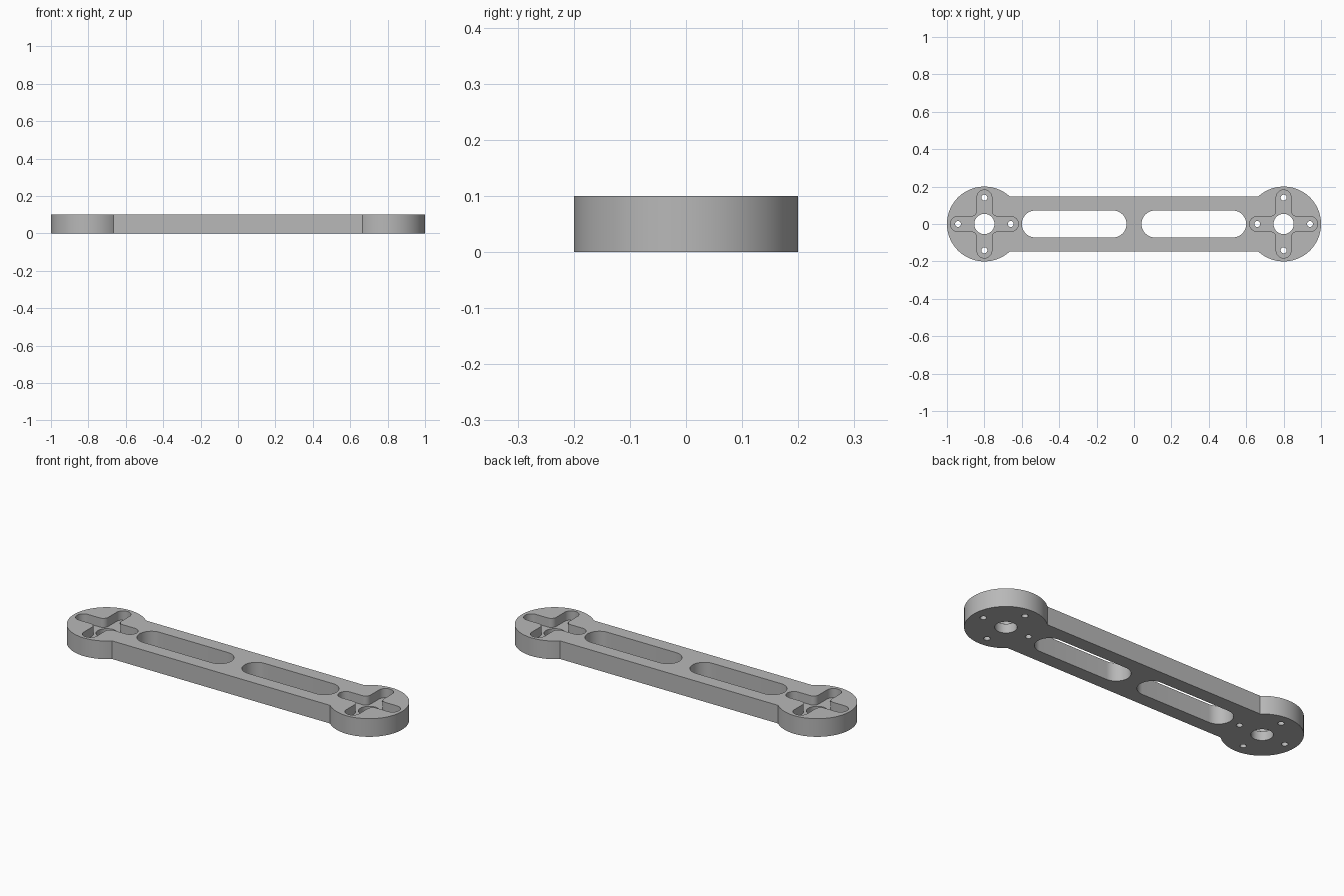
import bpy, bmesh
from math import asin, cos, sin, pi, radians

if "Cube" in bpy.data.objects:
    bpy.data.objects.remove(bpy.data.objects["Cube"], do_unlink=True)

HEIGHT = 0.10
END_X = 0.80        # centre of each round end
END_R = 0.20
BEAM_HALF = 0.147
FLOOR = 0.05        # floor of the cross pockets

grey = bpy.data.materials.new("plain grey")
grey.use_nodes = True
colour = (0.48, 0.48, 0.48, 1)
grey.diffuse_color = colour
grey.node_tree.nodes["Principled BSDF"].inputs["Base Color"].default_value = colour


def arc(cx, cy, r, a0, a1, steps):
    return [(cx + r * cos(a0 + (a1 - a0) * i / steps),
             cy + r * sin(a0 + (a1 - a0) * i / steps)) for i in range(steps + 1)]


def circle(cx, cy, r, steps):
    return arc(cx, cy, r, 0, 2 * pi, steps)[:-1]


def slot(x0, x1, r):
    return arc(x1 - r, 0, r, -pi / 2, pi / 2, 24) + arc(x0 + r, 0, r, pi / 2, 3 * pi / 2, 24)


def cross(cx, reach, r, fillet):
    # one rounded arm plus the fillet to the next arm, turned four times
    tip = arc(reach - r, 0, r, -pi / 2, pi / 2, 16)
    corner = arc(r + fillet, r + fillet, fillet, -pi / 2, -pi, 8)
    pts = []
    for k in range(4):
        c, s = cos(k * pi / 2), sin(k * pi / 2)
        pts += [(cx + x * c - y * s, x * s + y * c) for x, y in tip + corner]
    return pts


def prisms(name, outlines, z0, z1):
    bm = bmesh.new()
    for pts in outlines:
        face = bm.faces.new([bm.verts.new((x, y, z0)) for x, y in pts])
        res = bmesh.ops.extrude_face_region(bm, geom=[face])
        for v in res["geom"]:
            if isinstance(v, bmesh.types.BMVert):
                v.co.z = z1
    bmesh.ops.recalc_face_normals(bm, faces=bm.faces)
    mesh = bpy.data.meshes.new(name)
    bm.to_mesh(mesh)
    bm.free()
    mesh.materials.append(grey)
    obj = bpy.data.objects.new(name, mesh)
    bpy.context.collection.objects.link(obj)
    return obj


def cut(target, cutter):
    cutter.hide_render = True
    mod = target.modifiers.new("cut", "BOOLEAN")
    mod.operation = "DIFFERENCE"
    mod.solver = "EXACT"
    mod.object = cutter
    bpy.context.view_layer.objects.active = target
    bpy.ops.object.modifier_apply(modifier=mod.name)
    bpy.data.objects.remove(cutter, do_unlink=True)


# Link bar: straight beam joining two round ends
a = pi - asin(BEAM_HALF / END_R)
bar = prisms("link_bar", [arc(END_X, 0, END_R, -a, a, 96)
                          + arc(-END_X, 0, END_R, pi - a, pi + a, 96)], 0, HEIGHT)

# Two long slots through the beam
cut(bar, prisms("slot_cutter", [slot(-0.60, -0.04, 0.072), slot(0.04, 0.60, 0.072)], -0.1, 0.2))

# Cross pockets in the top of each end
ends = (-END_X, END_X)
cut(bar, prisms("cross_cutter", [cross(x, 0.182, 0.04, 0.03) for x in ends], FLOOR, 0.2))

# Centre hole and four screw holes through each pocket
holes = []
for x in ends:
    holes.append(circle(x, 0, 0.054, 48))
    for k in range(4):
        holes.append(circle(x + 0.141 * cos(k * pi / 2), 0.141 * sin(k * pi / 2), 0.016, 24))
cut(bar, prisms("hole_cutter", holes, -0.1, 0.2))

# Smooth round walls, crisp rims
bpy.ops.object.select_all(action="DESELECT")
bar.select_set(True)
bpy.context.view_layer.objects.active = bar
bpy.ops.object.shade_smooth_by_angle(angle=radians(30))
